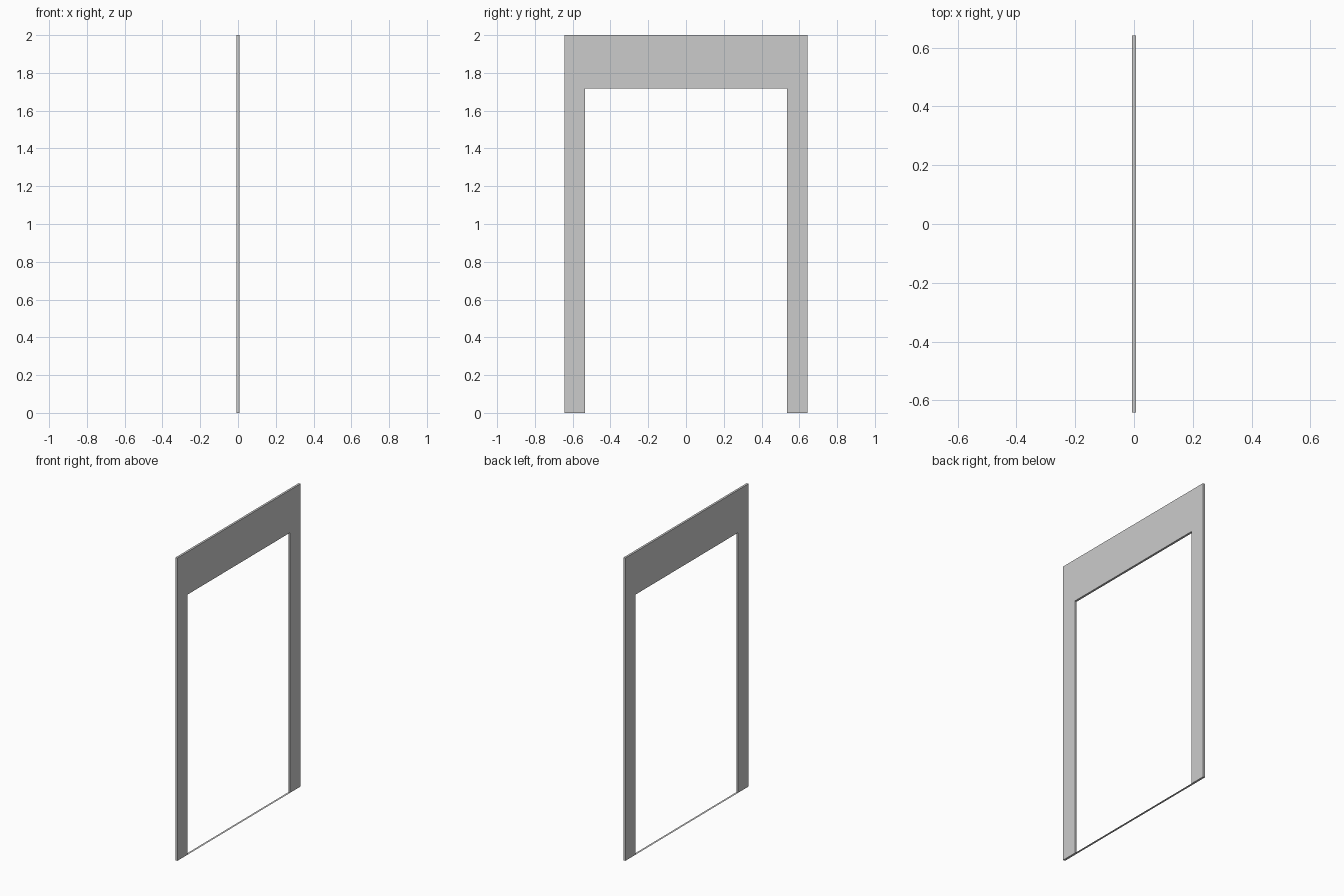
import bpy, bmesh

if "Cube" in bpy.data.objects:
    bpy.data.objects.remove(bpy.data.objects["Cube"])

W, INNER, H, LINTEL, T = 0.642, 0.535, 2.0, 1.718, 0.007


def make_object(name, outline, depth=None):
    """Flat polygon, optionally extruded along x."""
    bm = bmesh.new()
    face = bm.faces.new([bm.verts.new(p) for p in outline])
    if depth:
        res = bmesh.ops.extrude_face_region(bm, geom=[face])
        moved = [g for g in res["geom"] if isinstance(g, bmesh.types.BMVert)]
        bmesh.ops.translate(bm, verts=moved, vec=(depth, 0, 0))
        bmesh.ops.recalc_face_normals(bm, faces=bm.faces)
    mesh = bpy.data.meshes.new(name)
    bm.to_mesh(mesh)
    bm.free()
    obj = bpy.data.objects.new(name, mesh)
    bpy.context.collection.objects.link(obj)
    return obj


# Door surround: two jambs and a deep lintel in one thin board
half = [(W, 0), (W, H)]
inner = [(INNER, LINTEL), (INNER, 0)]
profile = half + [(-y, z) for y, z in reversed(half)]
profile += [(-y, z) for y, z in reversed(inner)] + inner
make_object("door_surround", [(-T, y, z) for y, z in profile], 2 * T)

# Paper-thin threshold strip closing the opening at floor level
make_object("threshold_strip",
            [(-T, -INNER, 0), (T, -INNER, 0), (T, INNER, 0), (-T, INNER, 0)])
